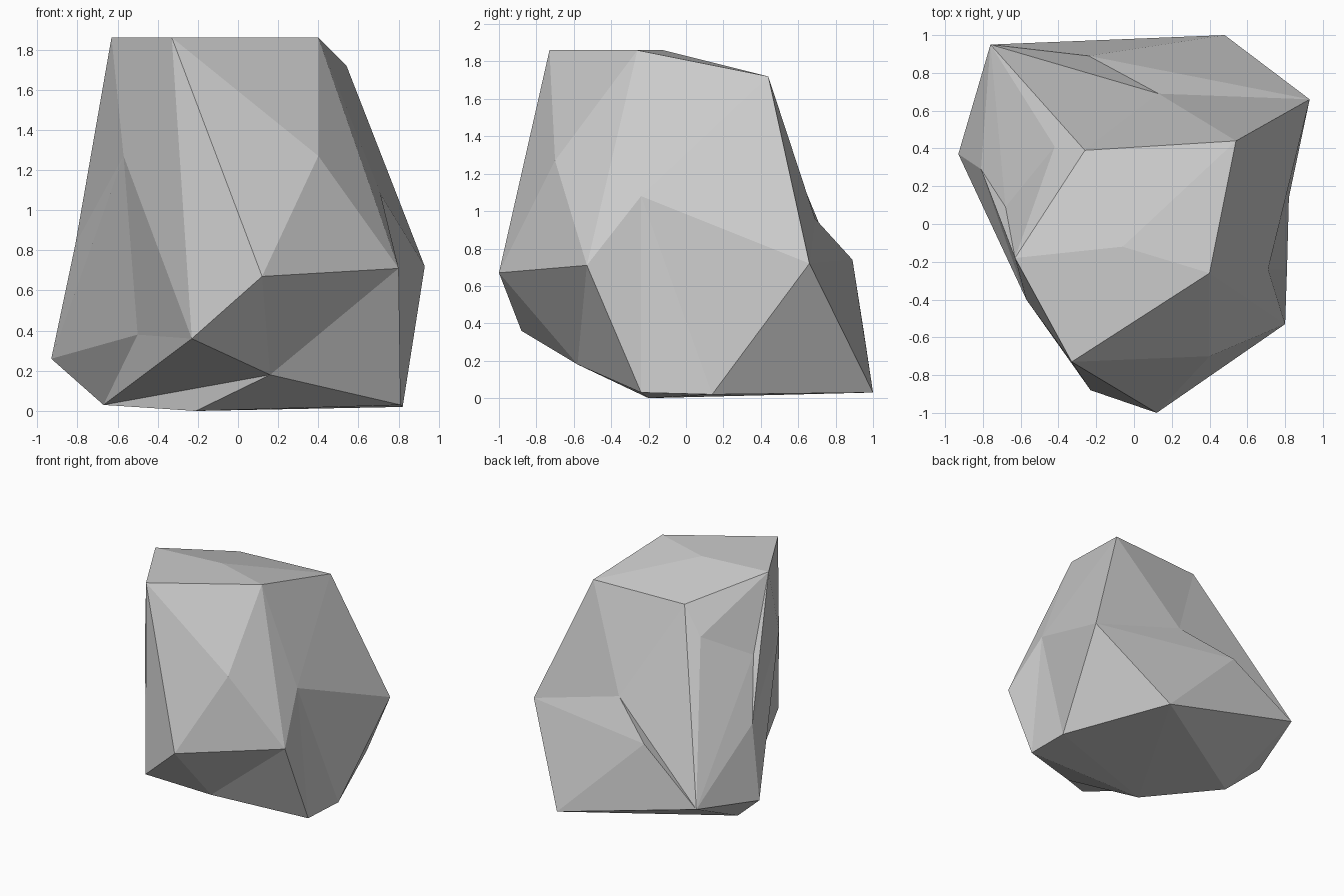
import bpy
import bmesh
from mathutils import Vector

old = bpy.data.objects.get("Cube")
if old:
    bpy.data.objects.remove(old, do_unlink=True)

CORE = Vector((0, 0, 0.9))

# Corner points of the boulder
corners = {
    # flat crown and its sloping rear
    "crown_front": (-0.33, -0.73, 1.86),
    "crown_side": (0.4, -0.26, 1.86),
    "crown_left": (-0.63, -0.18, 1.86),
    "crown_mid": (-0.06, -0.12, 1.86),
    "crown_rear": (0.54, 0.44, 1.72),
    "crown_notch": (-0.26, 0.39, 1.71),
    "rear_shoulder": (-0.42, 0.41, 1.49),
    # front wall
    "brow": (0.4, -0.7, 1.27),
    "nose": (0.12, -1, 0.67),
    "cheek": (0.8, -0.53, 0.71),
    "chin": (-0.23, -0.88, 0.36),
    "throat": (0.16, -0.58, 0.18),
    # side walls
    "side_dent": (0.71, -0.24, 1.08),
    "side_rear": (0.93, 0.66, 0.72),
    "flank_front": (-0.57, -0.4, 1.27),
    "flank_high": (-0.68, 0.09, 1.29),
    "flank_mid": (-0.81, 0.29, 0.83),
    "flank_low": (-0.93, 0.37, 0.26),
    "flank_dent": (-0.5, -0.2, 0.38),
    # rear wall
    "rear_dent": (0.13, 0.69, 0.96),
    "rear_bulge": (-0.24, 0.89, 0.74),
    "rear_corner": (-0.76, 0.95, 0.36),
    "rear_foot": (0.48, 1, 0.03),
    # underside
    "base_front": (-0.21, -0.2, 0),
    "base_side": (0.81, -0.24, 0.03),
    "base_side_rear": (0.82, 0.14, 0.02),
    "base_left": (-0.67, 0.28, 0.03),
}

# Hollows are puffed out to join the hull, then pushed back in
hollows = {"side_dent": 1.05, "flank_dent": 1.21, "flank_high": 1.15,
           "flank_mid": 1.14, "rear_dent": 1.2, "throat": 1.08}

# Ridges turned across their two triangles to form the creases
turned = [("cheek", "side_rear"), ("base_side", "side_rear"),
          ("chin", "base_front"), ("nose", "base_side"),
          ("rear_foot", "rear_dent"), ("crown_notch", "rear_bulge")]


def turn_ridge(bm, a, b):
    edge = bm.edges.get((a, b))
    if edge is None or len(edge.link_faces) != 2:
        return
    c, d = [next(v for v in f.verts if v not in (a, b)) for f in edge.link_faces]
    if bm.edges.get((c, d)):
        return
    bm.edges.remove(edge)
    bm.faces.new((c, d, a))
    bm.faces.new((d, c, b))


# Hull, creases and hollows
bm = bmesh.new()
points = {}
for name, co in corners.items():
    puff = hollows.get(name, 1)
    points[name] = bm.verts.new(CORE + (Vector(co) - CORE) * puff)
bmesh.ops.convex_hull(bm, input=list(bm.verts), use_existing_faces=False)
for a, b in turned:
    turn_ridge(bm, points[a], points[b])
for name in hollows:
    points[name].co = corners[name]
bmesh.ops.delete(bm, geom=[v for v in bm.verts if not v.link_faces], context="VERTS")
bmesh.ops.recalc_face_normals(bm, faces=list(bm.faces))

mesh = bpy.data.meshes.new("boulder")
bm.to_mesh(mesh)
bm.free()

# Stone colour
stone = bpy.data.materials.new("grey_stone")
stone.use_nodes = True
grey = (0.6, 0.6, 0.6, 1)
stone.diffuse_color = grey
stone.node_tree.nodes["Principled BSDF"].inputs["Base Color"].default_value = grey
mesh.materials.append(stone)

boulder = bpy.data.objects.new("boulder", mesh)
bpy.context.collection.objects.link(boulder)
